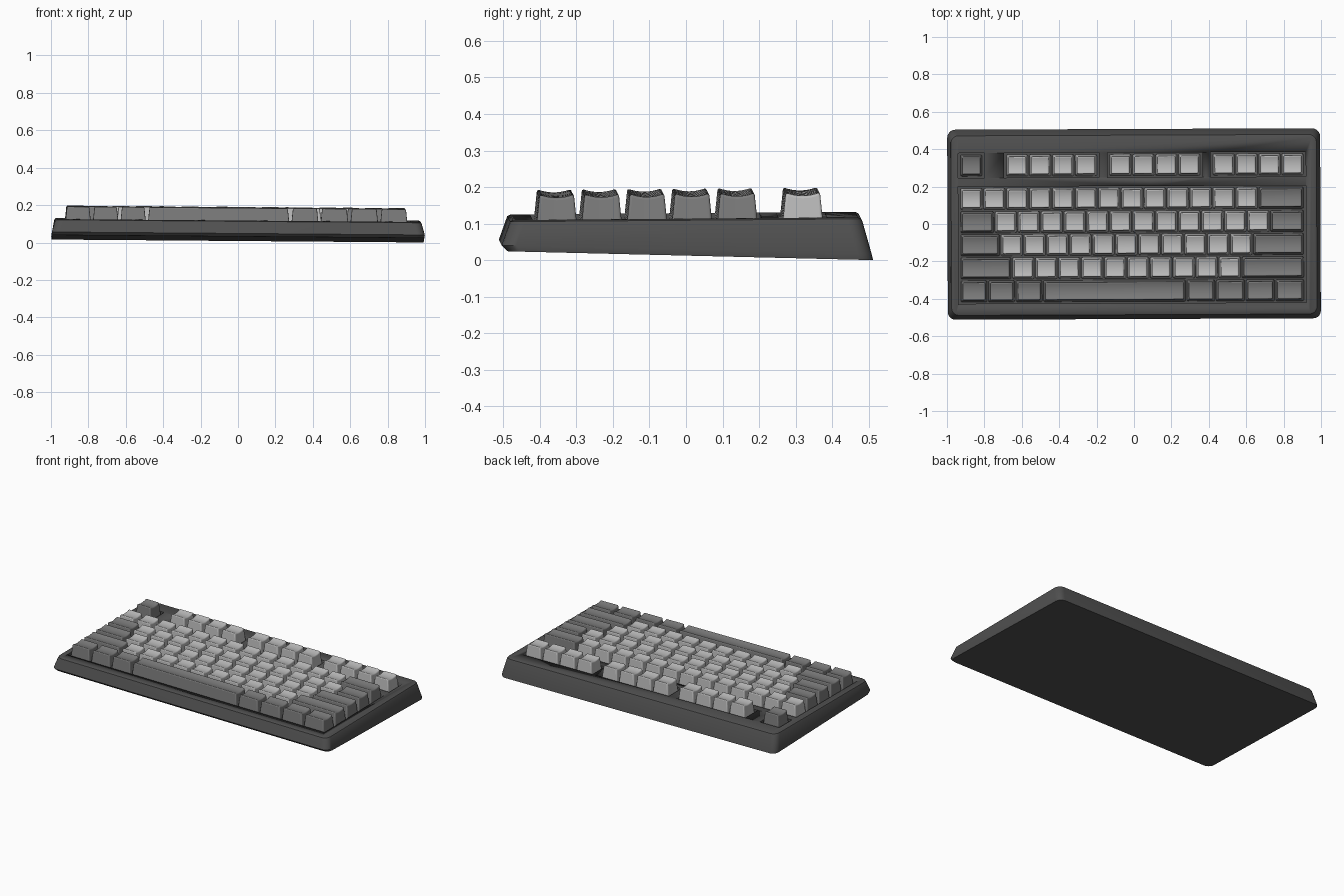
import bpy, bmesh, math

if "Cube" in bpy.data.objects:
    bpy.data.objects.remove(bpy.data.objects["Cube"])

U = 0.1227                      # one key unit
LEFT = -0.93                    # left edge of the key field


def top(x, y):                  # slightly tilted upper plane of the case
    return 0.121 - 0.008 * x + 0.008 * y


def base(x, y):                 # underside plane
    return 0.0204 - 0.008 * x - 0.024 * y


def finish(name, bm, shade, angle=30):
    for v in bm.verts:          # the model is turned a hair around z
        x, y = v.co.x, v.co.y
        v.co.x, v.co.y = x - 0.004 * y, y + 0.004 * x
    bmesh.ops.recalc_face_normals(bm, faces=bm.faces)
    me = bpy.data.meshes.new(name)
    bm.to_mesh(me)
    bm.free()
    ob = bpy.data.objects.new(name, me)
    bpy.context.collection.objects.link(ob)
    mat = bpy.data.materials.new(name + "_grey")
    mat.diffuse_color = (shade, shade, shade, 1)
    mat.use_nodes = True
    mat.node_tree.nodes["Principled BSDF"].inputs["Base Color"].default_value = mat.diffuse_color
    me.materials.append(mat)
    bpy.ops.object.select_all(action='DESELECT')
    ob.select_set(True)
    bpy.context.view_layer.objects.active = ob
    bpy.ops.object.shade_smooth_by_angle(angle=math.radians(angle))
    return ob


def rounded_rect(x0, x1, y0, y1, r, n=5):
    pts = []
    corners = [(x1 - r, y1 - r), (x0 + r, y1 - r), (x0 + r, y0 + r), (x1 - r, y0 + r)]
    for i, (cx, cy) in enumerate(corners):
        for k in range(n + 1):
            a = math.pi / 2 * (i + k / n)
            pts.append((cx + r * math.cos(a), cy + r * math.sin(a)))
    return pts


def add_box(bm, x0, x1, y0, y1, z0, z1, inset=0.0):
    verts = []
    for z, d in ((z0, 0), (z1, inset)):
        verts.append([bm.verts.new((x, y, z)) for x, y in
                      ((x0 + d, y0 + d), (x1 - d, y0 + d), (x1 - d, y1 - d), (x0 + d, y1 - d))])
    lo, hi = verts
    bm.faces.new(lo[::-1])
    bm.faces.new(hi)
    for i in range(4):
        j = (i + 1) % 4
        bm.faces.new((lo[i], lo[j], hi[j], hi[i]))


# Case: stacked rounded rectangles, with an undercut front lip
bm = bmesh.new()
sections = [(0.994, -0.492, 0.508, base, 0.0),
            (0.997, -0.508, 0.504, base, 0.016),
            (0.981, -0.488, 0.479, top, -0.012),
            (0.977, -0.485, 0.475, top, -0.004),
            (0.968, -0.477, 0.467, top, 0.0)]
loops = []
for hx, y0, y1, plane, dz in sections:
    loops.append([bm.verts.new((x, y, plane(x, y) + dz))
                  for x, y in rounded_rect(-hx, hx, y0, y1, 0.04)])
for a, b in zip(loops, loops[1:]):
    for i in range(len(a)):
        j = (i + 1) % len(a)
        bm.faces.new((a[i], a[j], b[j], b[i]))
bm.faces.new(loops[0][::-1])
bm.faces.new(loops[-1])
case = finish("case", bm, 0.08)

# Key wells cut into the case
bm = bmesh.new()
M = 0.009
wells = [(0, 15, -0.419, 0.199)] + [(s, e, 0.254, 0.378)
                                    for s, e in ((0, 1), (2, 6), (6.5, 10.5), (11, 15))]
for s, e, y0, y1 in wells:
    add_box(bm, LEFT + s * U - M, LEFT + e * U + M, y0 - 0.004, y1 + 0.004, -0.04, 0.05)
for v in bm.verts:
    v.co.z += top(v.co.x, v.co.y)
cutter = finish("well_cutter", bm, 0.08)
cutter.hide_render = True
mod = case.modifiers.new("wells", 'BOOLEAN')
mod.object = cutter
mod.solver = 'EXACT'
bpy.context.view_layer.objects.active = case
bpy.ops.object.modifier_apply(modifier=mod.name)
bpy.data.objects.remove(cutter)


# Keycaps: tapered boxes with a dished top
def add_key(bm, x0, width, yc):
    key = bmesh.new()
    hw, hd = width * U / 2 - 0.003, U / 2 - 0.0035
    add_box(key, -hw, hw, -hd, hd, -0.039, 0.069, 0.011)
    ht = hd - 0.011
    for k in range(-3, 4):
        bmesh.ops.bisect_plane(key, geom=key.verts[:] + key.edges[:] + key.faces[:],
                               plane_co=(0, k * ht / 4, 0), plane_no=(0, 1, 0))
    for v in key.verts:
        if v.co.z > 0.06:
            v.co.z -= 0.009 * (1 - (v.co.y / ht) ** 2)
        v.co.x += x0 + width * U / 2
        v.co.y += yc
        v.co.z += top(v.co.x, v.co.y)
    tmp = bpy.data.meshes.new("tmp")
    key.to_mesh(tmp)
    key.free()
    bm.from_mesh(tmp)
    bpy.data.meshes.remove(tmp)


# Rows: negative widths are gaps
one = [1]
rows = [(0.316, [1, -1] + one * 4 + [-.5] + one * 4 + [-.5] + one * 4),
        (0.137, one * 13 + [2]),
        (0.013, [1.5] + one * 12 + [1.5]),
        (-0.110, [1.75] + one * 11 + [2.25]),
        (-0.234, [2.25] + one * 10 + [2.75]),
        (-0.357, [1.2, 1.2, 1.2, 6.25, 1.27, 1.3, 1.3, 1.28])]
groups = {"letter_keys": bmesh.new(), "modifier_keys": bmesh.new(), "space_bar": bmesh.new()}
for r, (yc, widths) in enumerate(rows):
    x = LEFT
    for i, w in enumerate(widths):
        if w > 0:
            dark = w > 1 or (r == 0 and i == 0)
            name = "space_bar" if w > 6 else "modifier_keys" if dark else "letter_keys"
            add_key(groups[name], x, w, yc)
        x += abs(w) * U
for name, bm in groups.items():
    ob = finish(name, bm, 0.5 if name == "letter_keys" else 0.2, 35)
    bev = ob.modifiers.new("soft_edges", 'BEVEL')
    bev.width = 0.007
    bev.segments = 3
    bev.limit_method = 'ANGLE'
    bev.angle_limit = math.radians(40)
